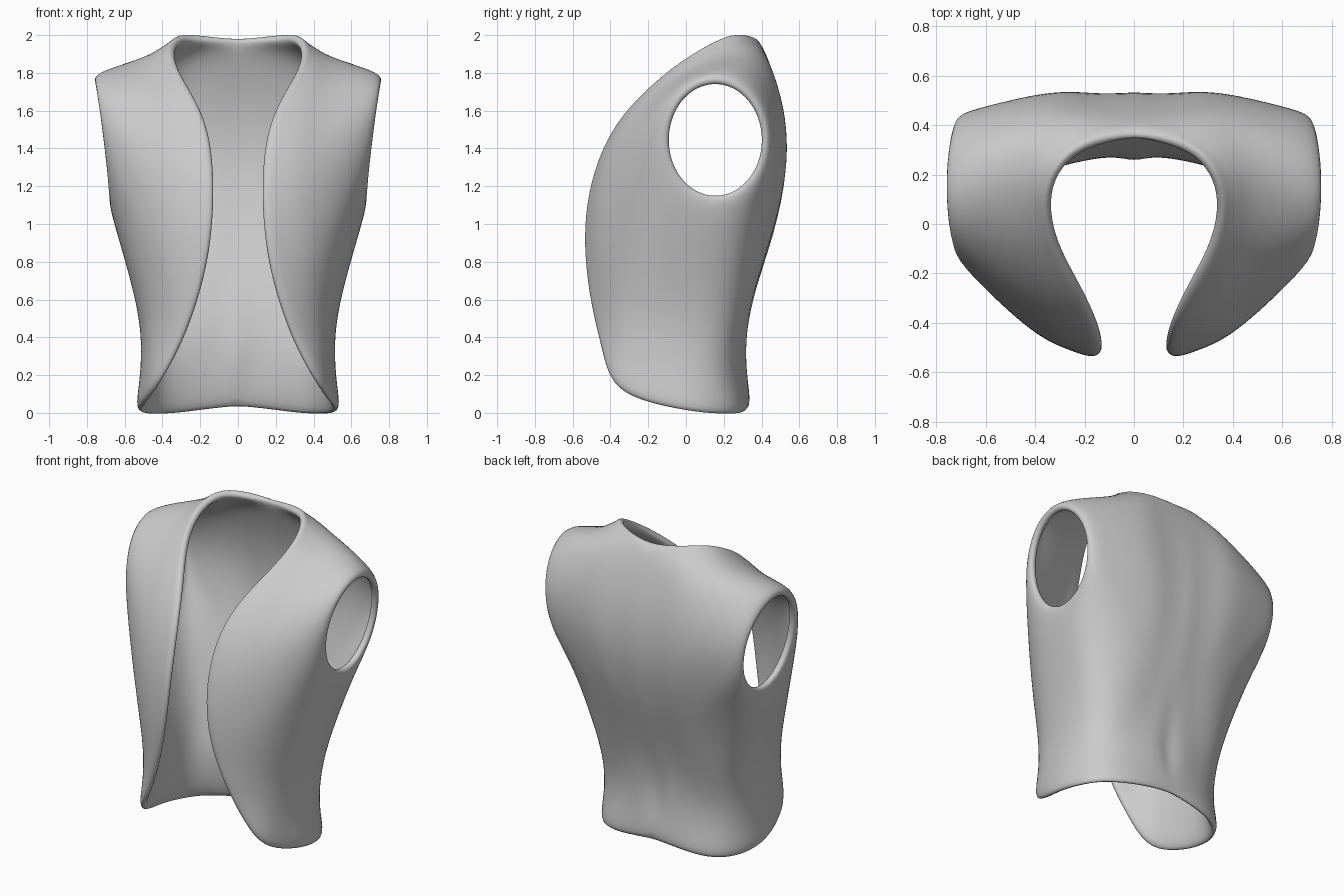
import bpy
import bmesh
from math import cos, sin, pi
from mathutils import Vector

cube = bpy.data.objects.get("Cube")
if cube:
    bpy.data.objects.remove(cube, do_unlink=True)

# Cloth colour
cloth = bpy.data.materials.new("grey cloth")
cloth.use_nodes = True
grey = (0.6, 0.6, 0.6, 1)
cloth.diffuse_color = grey
cloth.node_tree.nodes["Principled BSDF"].inputs["Base Color"].default_value = grey

# Outer border of the left half: neck, front opening, hem, centre back
border = [
    (0, .375, 1.98), (.2, .325, 1.995), (.3, .25, 2.01), (.355, .12, 1.95),
    (.335, -.03, 1.85), (.28, -.15, 1.75), (.205, -.28, 1.63), (.145, -.41, 1.46),
    (.125, -.5, 1.22), (.135, -.535, .98), (.17, -.525, .75), (.24, -.49, .52),
    (.32, -.445, .33), (.435, -.405, .14), (.495, -.24, .06), (.535, -.06, .02),
    (.52, .1, -.005), (.445, .24, -.01), (.32, .305, -.005), (.17, .33, .015),
    (0, .335, .03), (0, .265, .25), (0, .31, .55), (0, .45, .93),
    (0, .53, 1.3), (0, .505, 1.6), (0, .445, 1.8)]

# Panel contour nearer the border
panel = [
    (.19, .4, 1.94), (.33, .33, 1.95), (.4, .23, 1.94), (.43, .11, 1.885),
    (.41, -.03, 1.815), (.38, -.15, 1.725), (.33, -.28, 1.6), (.29, -.39, 1.45),
    (.28, -.465, 1.24), (.29, -.485, 1.02), (.31, -.48, .82), (.36, -.43, .63),
    (.41, -.37, .48), (.465, -.29, .37), (.49, -.15, .31), (.5, 0, .28),
    (.49, .11, .28), (.44, .19, .28), (.36, .24, .29), (.26, .265, .36),
    (.18, .285, .45), (.14, .315, .57), (.14, .39, .8), (.16, .475, 1.05),
    (.18, .53, 1.33), (.19, .51, 1.58), (.19, .45, 1.79)]

# Chest, waist and shoulder contour nearer the armhole
middle = [
    (.38, .415, 1.85), (.46, .32, 1.88), (.5, .21, 1.87), (.52, .1, 1.835),
    (.51, -.03, 1.765), (.49, -.14, 1.67), (.46, -.24, 1.56), (.44, -.33, 1.42),
    (.44, -.38, 1.25), (.45, -.39, 1.05), (.45, -.385, .88), (.46, -.34, .73),
    (.485, -.27, .64), (.505, -.18, .6), (.515, -.06, .58), (.52, .05, .58),
    (.51, .15, .58), (.47, .25, .59), (.4, .305, .62), (.34, .355, .72),
    (.31, .4, .84), (.3, .43, .93), (.31, .46, 1.04), (.33, .5, 1.2),
    (.36, .525, 1.38), (.38, .515, 1.56), (.38, .475, 1.72)]

COUNT = len(border)


def armhole(i, grow, inset):
    """Point on an oval around the arm, on the gently tilted side plane."""
    a = pi / 3 + 2 * pi * i / COUNT
    y, z = (.245 + grow) * cos(a), (.295 + grow) * sin(a)
    return Vector((.715 + .13 * z - .1 * y * y - inset, .155 + y, 1.445 + z))


def through(points, steps):
    """Smooth curve passing through the given points."""
    pts = [2 * points[0] - points[1], *points, 2 * points[-1] - points[-2]]
    out = []
    for a, b, c, d in zip(pts, pts[1:], pts[2:], pts[3:]):
        for s in range(steps):
            t = s / steps
            out.append(b + (c - a) * t / 2 + (a - 2.5 * b + 2 * c - d / 2) * t * t
                       + (1.5 * (b - c) + (d - a) / 2) * t ** 3)
    return out + [points[-1]]


# Left half: rays run from the armhole lip out to the border
bm = bmesh.new()
rays = []
for i in range(COUNT):
    curve = through([armhole(i, .045, 0), Vector(middle[i]),
                     Vector(panel[i]), Vector(border[i])], 2)
    rays.append([bm.verts.new(p) for p in [armhole(i, 0, .02)] + curve])
for ray, nxt in zip(rays, rays[1:] + rays[:1]):
    for k in range(len(ray) - 1):
        bm.faces.new((ray[k], ray[k + 1], nxt[k + 1], nxt[k]))

# Relax the cloth between the rims
cloth_verts = [v for ray in rays for v in ray[3:-1]]
bmesh.ops.smooth_vert(bm, verts=cloth_verts, factor=.5,
                      use_axis_x=True, use_axis_y=True, use_axis_z=True)
mesh = bpy.data.meshes.new("vest")
bm.to_mesh(mesh)
bm.free()
vest = bpy.data.objects.new("vest", mesh)
bpy.context.collection.objects.link(vest)
mesh.materials.append(cloth)

# Mirror the half, give the cloth thickness, round the rims
mirror = vest.modifiers.new("mirror", "MIRROR")
mirror.use_clip = True
thick = vest.modifiers.new("thickness", "SOLIDIFY")
thick.thickness = .05
thick.offset = -.3
soft = vest.modifiers.new("soft", "SUBSURF")
soft.levels = soft.render_levels = 2

bpy.context.view_layer.objects.active = vest
vest.select_set(True)
bpy.ops.object.shade_smooth()
